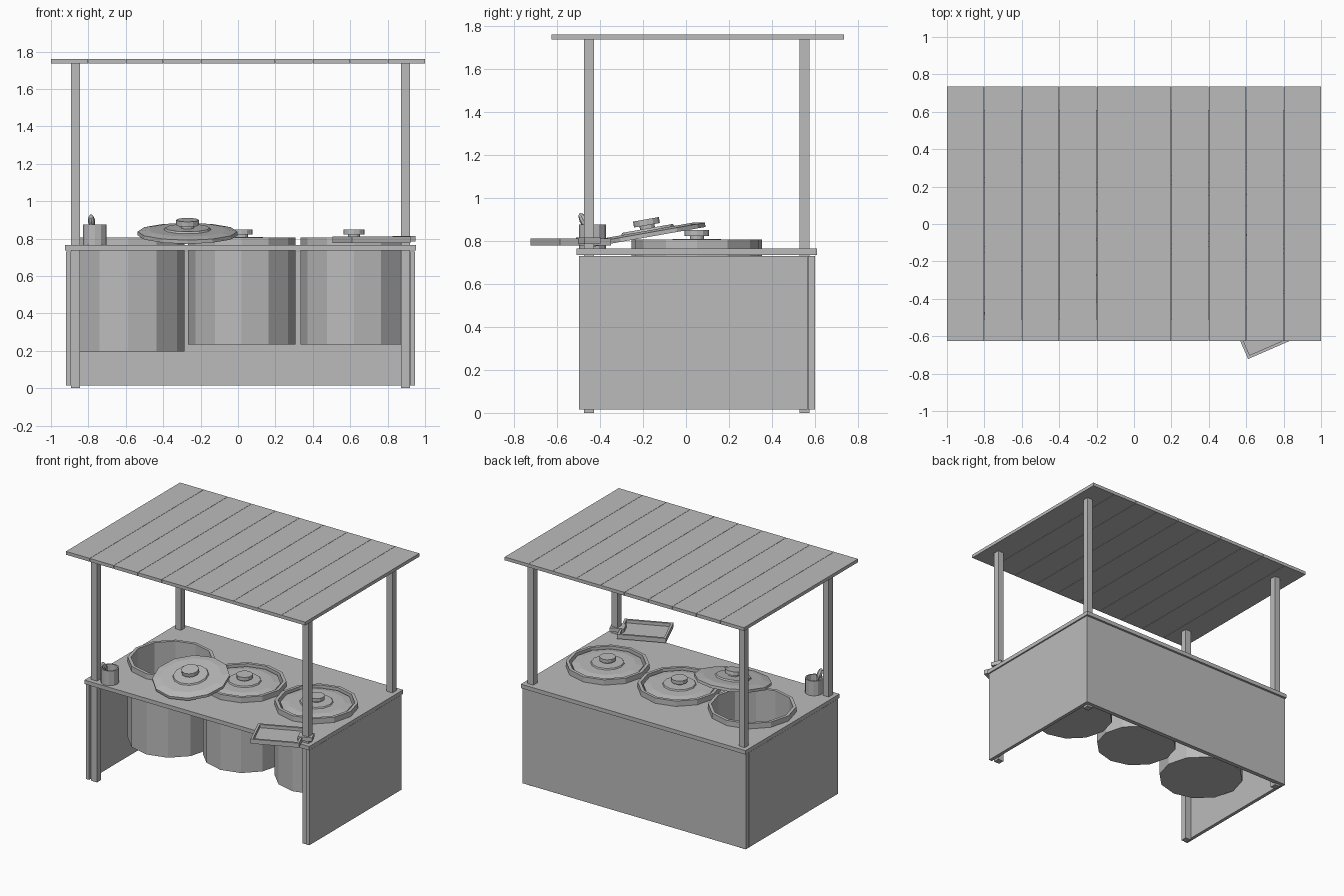
import bpy, bmesh, math
from mathutils import Matrix, Vector

old = bpy.data.objects.get("Cube")
if old:
    bpy.data.objects.remove(old, do_unlink=True)

grey = bpy.data.materials.new("plain_grey")
grey.use_nodes = True
colour = (0.5, 0.5, 0.5, 1)
grey.diffuse_color = colour
grey.node_tree.nodes["Principled BSDF"].inputs["Base Color"].default_value = colour


def finish(name, bm, matrix=Matrix()):
    bmesh.ops.recalc_face_normals(bm, faces=bm.faces)
    mesh = bpy.data.meshes.new(name)
    bm.to_mesh(mesh)
    bm.free()
    mesh.materials.append(grey)
    obj = bpy.data.objects.new(name, mesh)
    obj.matrix_world = matrix
    bpy.context.collection.objects.link(obj)
    return obj


def box(name, low, high, matrix=Matrix()):
    low, high = Vector(low), Vector(high)
    bm = bmesh.new()
    bmesh.ops.create_cube(bm, size=1)
    bmesh.ops.scale(bm, vec=high - low, verts=bm.verts)
    bmesh.ops.translate(bm, vec=(low + high) / 2, verts=bm.verts)
    return finish(name, bm, matrix)


def lathe(name, profile, sides, matrix):
    """Turn (radius, height) points into a faceted solid, capped at both ends."""
    bm = bmesh.new()
    rings = []
    for r, z in profile:
        angles = [math.tau * i / sides for i in range(sides)]
        rings.append([bm.verts.new((r * math.cos(a), r * math.sin(a), z)) for a in angles])
    for a, b in zip(rings, rings[1:]):
        for i in range(sides):
            j = (i + 1) % sides
            bm.faces.new((a[i], a[j], b[j], b[i]))
    bm.faces.new(rings[0])
    bm.faces.new(rings[-1])
    return finish(name, bm, matrix)


def place(x, y, z):
    return Matrix.Translation((x, y, z))


# Roof planks
for i in range(10):
    x = -1 + 0.2 * i
    box(f"roof_plank_{i + 1}", (x + 0.001, -0.625, 1.735), (x + 0.199, 0.735, 1.76))

# Corner posts
POST_X, POST_Y = {"right": -0.869, "left": 0.896}, {"front": -0.451, "back": 0.551}
for side, x in POST_X.items():
    for end, y in POST_Y.items():
        box(f"{end}_{side}_post", (x - 0.024, y - 0.024, 0), (x + 0.024, y + 0.024, 1.735))

# Stall panels and counter
box("right_panel", (-0.92, -0.498, 0.015), (-0.894, 0.565, 0.73))
box("left_panel", (0.921, -0.498, 0.015), (0.947, 0.565, 0.73))
box("back_panel", (-0.92, 0.567, 0.015), (0.947, 0.6, 0.73))
counter = box("counter_top", (-0.925, -0.51, 0.735), (0.952, 0.61, 0.765))

# Cooking pots, each let into a hole in the counter
POTS = [(-0.588, 0.303, 0.195), (0.02, 0.287, 0.235), (0.62, 0.287, 0.235)]
for i, (x, r, bottom) in enumerate(POTS):
    cutter = lathe("hole_cutter", [(r - 0.01, 0.6), (r - 0.01, 0.9)], 12, place(x, 0.05, 0))
    cutter.hide_render = True
    hole = counter.modifiers.new("hole", "BOOLEAN")
    hole.operation = "DIFFERENCE"
    hole.object = cutter
    bpy.context.view_layer.objects.active = counter
    bpy.ops.object.modifier_apply(modifier=hole.name)
    bpy.data.objects.remove(cutter, do_unlink=True)
    inner = r - 0.023
    lathe(f"pot_{i + 1}", [(r, bottom), (r, 0.805), (inner, 0.805), (inner, bottom + 0.02)],
          12, place(x, 0.05, 0))

# Stepped lids with knobs: two seated, one resting tilted
LID = [(0.267, 0), (0.267, 0.02), (0.21, 0.03), (0.125, 0.03), (0.12, 0.04),
       (0.035, 0.04), (0.035, 0.055), (0.061, 0.055), (0.061, 0.083)]
for i in (1, 2):
    lathe(f"lid_{i + 1}", LID, 12, place(POTS[i][0], 0.05, 0.772) @ Matrix.Scale(0.93, 4))
lathe("loose_lid", LID, 12, place(-0.27, -0.172, 0.818) @ Matrix.Rotation(math.radians(10), 4, "X"))

# Serving tray with raised rim, clamped to the front left post
turn = Matrix.Rotation(math.radians(23.5), 4, "Z")
tray = place(0.714, -0.535, 0.777) @ turn
L, W, T = 0.17, 0.13, 0.016
box("tray_base", (-L, -W, 0), (L, W, 0.01), tray)
for s in (-1, 1):
    box("tray_long_rim", (-L, s * W - T * (s > 0), 0.01), (L, s * W + T * (s < 0), 0.034), tray)
    box("tray_short_rim", (s * L - T * (s > 0), T - W, 0.01), (s * L + T * (s < 0), W - T, 0.034), tray)
box("tray_clamp", (-0.06, -0.04, 0), (0.04, 0.04, 0.03),
    place(POST_X["left"], POST_Y["front"], 0.785) @ turn)

# Utensil cup and leaning spoon
lathe("cup", [(0.063, 0), (0.063, 0.11), (0.053, 0.11), (0.053, 0.012)], 12, place(-0.765, -0.435, 0.765))
lean = place(-0.77, -0.415, 0.78) @ Matrix.Rotation(math.radians(28), 4, "X") @ Matrix.Rotation(-0.1, 4, "Y")
lathe("spoon_handle", [(0.008, 0), (0.008, 0.13)], 6, lean)
lathe("spoon_bowl", [(0.008, 0.09), (0.018, 0.115), (0.019, 0.135), (0.013, 0.158), (0.004, 0.168)], 8, lean)
